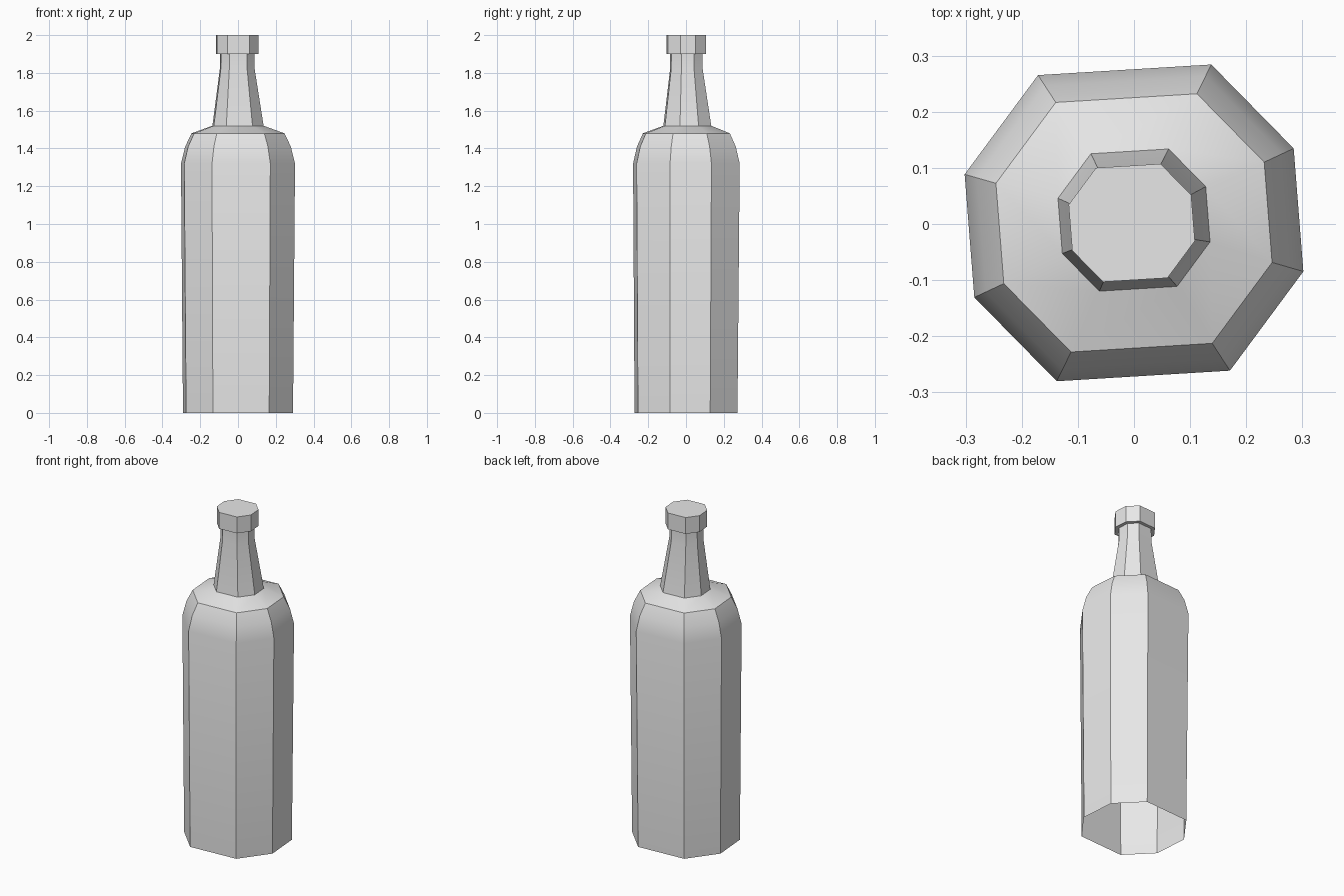
import bpy
import bmesh
from math import sin, cos, radians

cube = bpy.data.objects.get("Cube")
if cube:
    bpy.data.objects.remove(cube, do_unlink=True)

grey = bpy.data.materials.new("light grey")
grey.use_nodes = True
colour = (0.8, 0.8, 0.8, 1)
grey.diffuse_color = colour
grey.node_tree.nodes["Principled BSDF"].inputs["Base Color"].default_value = colour

# Eight corners: two of the sides are wider than the rest
HALF = (25, 64, 123, 164)
ANGLES = [radians(a + turn) for turn in (0, 180) for a in HALF]


def lathe(name, profile, closed_top=False):
    """Skin eight-sided rings given as (radius, height, centre x, centre y)."""
    bm = bmesh.new()
    rings = [[bm.verts.new((cx + r * cos(a), cy + r * sin(a), z)) for a in ANGLES]
             for r, z, cx, cy in profile]
    for low, high in zip(rings, rings[1:]):
        for i in range(len(ANGLES)):
            j = (i + 1) % len(ANGLES)
            bm.faces.new((low[i], low[j], high[j], high[i]))
    if closed_top:
        bm.faces.new(rings[-1])
    mesh = bpy.data.meshes.new(name)
    bm.to_mesh(mesh)
    bm.free()
    mesh.materials.append(grey)
    obj = bpy.data.objects.new(name, mesh)
    bpy.context.collection.objects.link(obj)
    bpy.ops.object.select_all(action="DESELECT")
    obj.select_set(True)
    bpy.context.view_layer.objects.active = obj
    bpy.ops.object.shade_smooth_by_angle(angle=radians(30))
    return obj


neck_base = (0.141, 1.52, 0, 0.007)
neck_top = (0.095, 1.9, -0.004, 0.002)

# Body, open underneath, with rounded shoulder
lathe("bottle_body", [
    (0.303, 0, 0, 0),
    (0.314, 1.32, 0, 0.002),
    (0.291, 1.41, 0, 0.002),
    (0.256, 1.48, 0, 0.002),
    neck_base,
])

# Tapered neck
lathe("bottle_neck", [neck_base, (0.096, 1.82, -0.004, 0.002), neck_top])

# Cap overhanging the neck
lathe("bottle_cap", [
    neck_top,
    (0.117, 1.9, -0.004, 0.002),
    (0.117, 2, -0.004, 0.002),
], closed_top=True)
